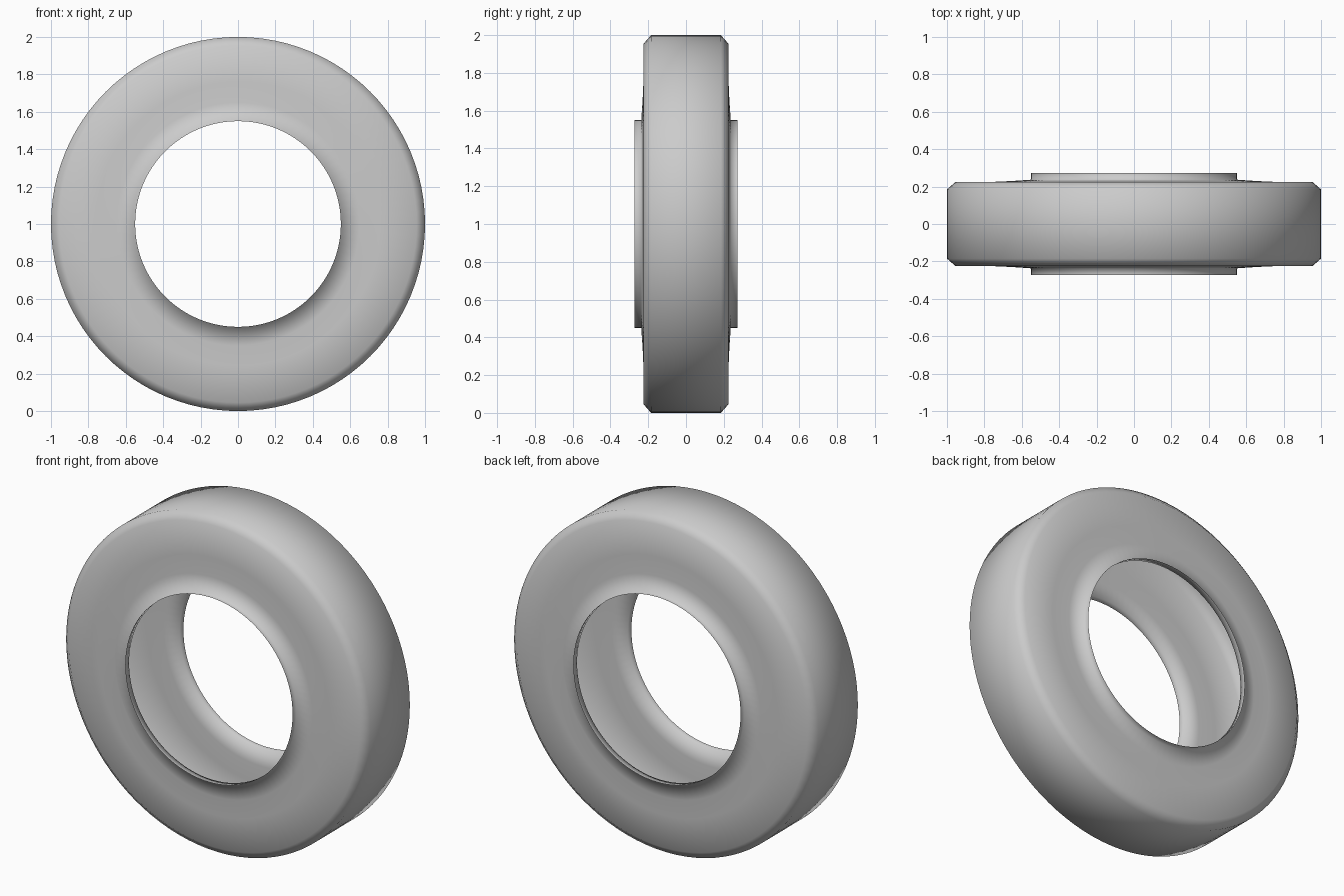
import bpy, bmesh
from math import sin, cos, tau

if "Cube" in bpy.data.objects:
    bpy.data.objects.remove(bpy.data.objects["Cube"])

SEGMENTS = 96

# Half cross-section as (radius, y): collar, sidewall, shoulder, tread
half = [(0.55, 0.273), (0.55, 0.237), (0.65, 0.230), (0.76, 0.225),
        (0.955, 0.224), (1.0, 0.185)]
profile = half + [(r, -y) for r, y in reversed(half)]

# Open, hollow tyre shell revolved about the y axis
bm = bmesh.new()
rings = [[bm.verts.new((r * cos(tau * i / SEGMENTS), y, 1 + r * sin(tau * i / SEGMENTS)))
          for i in range(SEGMENTS)] for r, y in profile]
for a, b in zip(rings, rings[1:]):
    for i in range(SEGMENTS):
        j = (i + 1) % SEGMENTS
        bm.faces.new((a[i], a[j], b[j], b[i]))

# Point every normal away from the tube's core and shade smooth
bm.normal_update()
tread = max(bm.faces, key=lambda f: f.calc_center_median().z)
if tread.normal.z < 0:
    bmesh.ops.reverse_faces(bm, faces=bm.faces[:])
for f in bm.faces:
    f.smooth = True

mesh = bpy.data.meshes.new("tyre")
bm.to_mesh(mesh)
bm.free()
bpy.context.collection.objects.link(bpy.data.objects.new("tyre", mesh))
